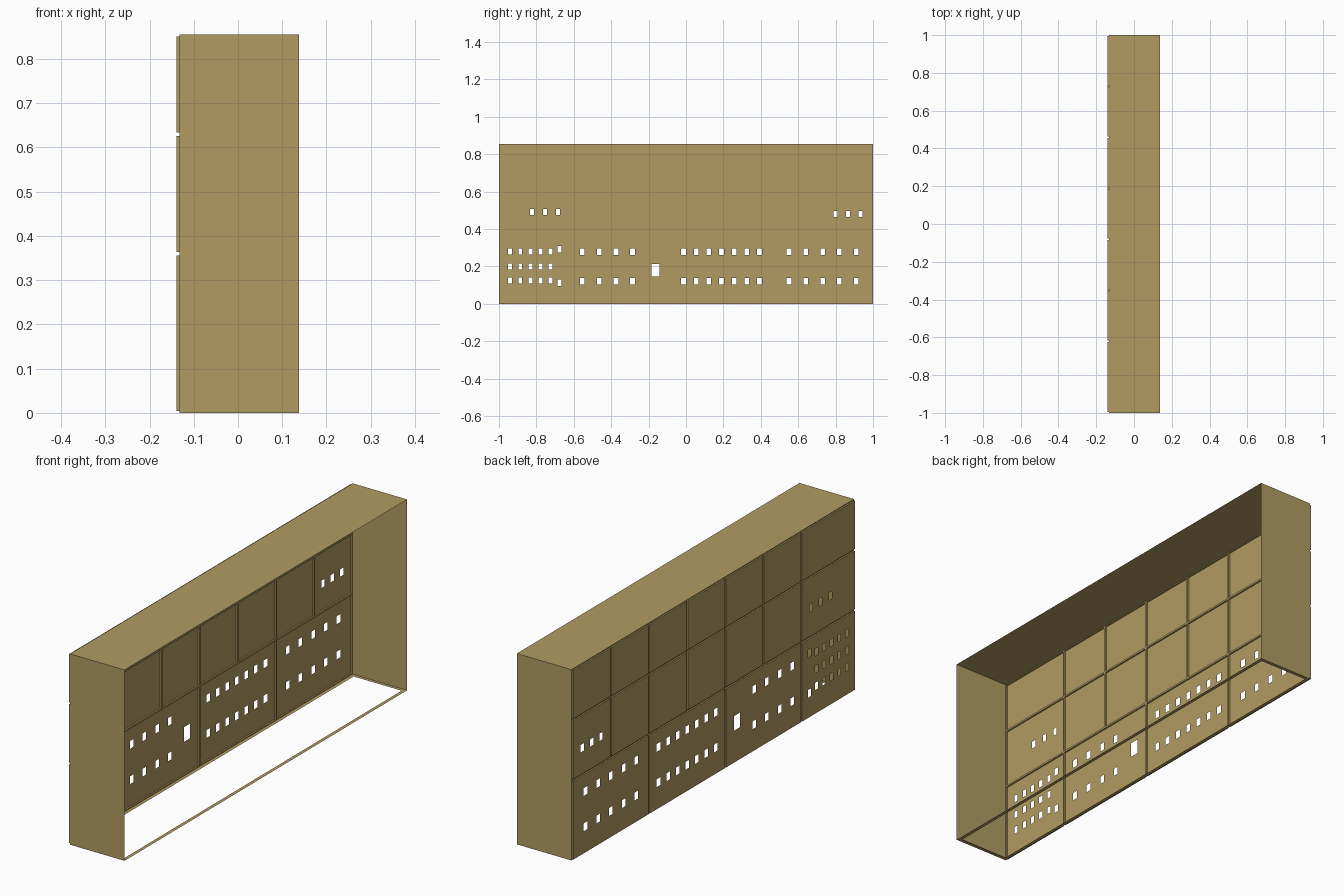
import bpy, bmesh

if "Cube" in bpy.data.objects:
    bpy.data.objects.remove(bpy.data.objects["Cube"])

XF, XW, XP = 0.138, -0.132, -0.139   # open side, rib plane, panel plane
Z1, Z2, ZT = 0.36, 0.63, 0.855       # panel row heights
RIB = 0.004                          # half width of a groove between panels

mat = bpy.data.materials.new("tan")
mat.diffuse_color = (0.44, 0.33, 0.122, 1)
mat.use_nodes = True
mat.node_tree.nodes["Principled BSDF"].inputs["Base Color"].default_value = mat.diffuse_color


def make(name, quads):
    """Object from a list of four-corner faces, welded together."""
    bm = bmesh.new()
    for q in quads:
        bm.faces.new([bm.verts.new(p) for p in q])
    bmesh.ops.remove_doubles(bm, verts=bm.verts, dist=0.00005)
    me = bpy.data.meshes.new(name)
    bm.to_mesh(me)
    bm.free()
    me.materials.append(mat)
    ob = bpy.data.objects.new(name, me)
    bpy.context.collection.objects.link(ob)
    return ob


def rect_x(x, y0, y1, z0, z1):
    """Upright rectangle facing -x."""
    return [(x, y0, z0), (x, y0, z1), (x, y1, z1), (x, y1, z0)]


def rect_z(z, x0, x1, y0, y1):
    return [(x0, y0, z), (x1, y0, z), (x1, y1, z), (x0, y1, z)]


# Window openings: (centre y, centre z, width, height)
holes = []


def windows(ys, zs, w=0.025, h=0.035):
    holes.extend((y, z, w, h) for y in ys for z in zs)


windows([-0.941, -0.886, -0.832, -0.778, -0.725], [0.126, 0.201, 0.279], 0.02, 0.032)
windows([-0.677], [0.112, 0.292], 0.022, 0.034)
windows([-0.554, -0.464, -0.374, -0.286], [0.121, 0.279])
windows([-0.163], [0.18], 0.042, 0.066)
windows([-0.013 + 0.0677 * i for i in range(7)], [0.121, 0.279])
windows([0.551 + 0.0897 * i for i in range(5)], [0.121, 0.279])
windows([-0.823, -0.754, -0.685], [0.491], 0.022, 0.033)
windows([0.8, 0.866, 0.933], [0.481], 0.022, 0.033)


def panel(name, y0, y1, z0, z1):
    """Panel pressed outward from the ribs, with its windows left open."""
    y0, y1, z0, z1 = y0 + RIB, y1 - RIB, z0 + RIB, z1 - RIB
    mine = [(y - w / 2, y + w / 2, z - h / 2, z + h / 2) for y, z, w, h in holes
            if y0 < y < y1 and z0 < z < z1]
    ys = sorted({y0, y1, *(v for m in mine for v in m[:2])})
    zs = sorted({z0, z1, *(v for m in mine for v in m[2:])})
    quads = []
    for a, b in zip(ys, ys[1:]):
        for c, d in zip(zs, zs[1:]):
            y, z = (a + b) / 2, (c + d) / 2
            if not any(m[0] < y < m[1] and m[2] < z < m[3] for m in mine):
                quads.append(rect_x(XP, a, b, c, d))
    # stepped sides
    for z in (z0, z1):
        quads.append(rect_z(z, XP, XW, y0, y1))
    for y in (y0, y1):
        quads.append([(XP, y, z0), (XW, y, z0), (XW, y, z1), (XP, y, z1)])
    make(name, quads)
    # rib frame around the panel
    ribs = [rect_x(XW, y0 - RIB, y1 + RIB, a, b)
            for a, b in ((z0 - RIB, z0), (z1, z1 + RIB))]
    ribs += [rect_x(XW, a, b, z0, z1) for a, b in ((y0 - RIB, y0), (y1, y1 + RIB))]
    make(name + "_rib", ribs)


# Facade: four wide panels below, two rows of seven above
low = [-1, -0.62, -0.08, 0.46, 1]
high = [-1, -0.62, -0.35, -0.08, 0.19, 0.46, 0.73, 1]
for row, cuts, z0, z1 in (("lower", low, 0, Z1), ("middle", high, Z1, Z2),
                          ("upper", high, Z2, ZT)):
    for i, (a, b) in enumerate(zip(cuts, cuts[1:])):
        panel(f"{row}_panel_{i + 1}", a, b, z0, z1)

# Roof and end walls
make("roof", [rect_z(ZT, XW, XF, -1, 1)])
for name, y in (("near_end_wall", -1), ("far_end_wall", 1)):
    make(name, [[(XW, y, 0), (XF, y, 0), (XF, y, ZT), (XW, y, ZT)]])

# Narrow rim around the open floor
r = 0.016
make("floor_rim", [rect_z(0, XW, XW + r, -1, 1), rect_z(0, XF - r, XF, -1, 1),
                   rect_z(0, XW + r, XF - r, -1, -1 + r),
                   rect_z(0, XW + r, XF - r, 1 - r, 1)])
